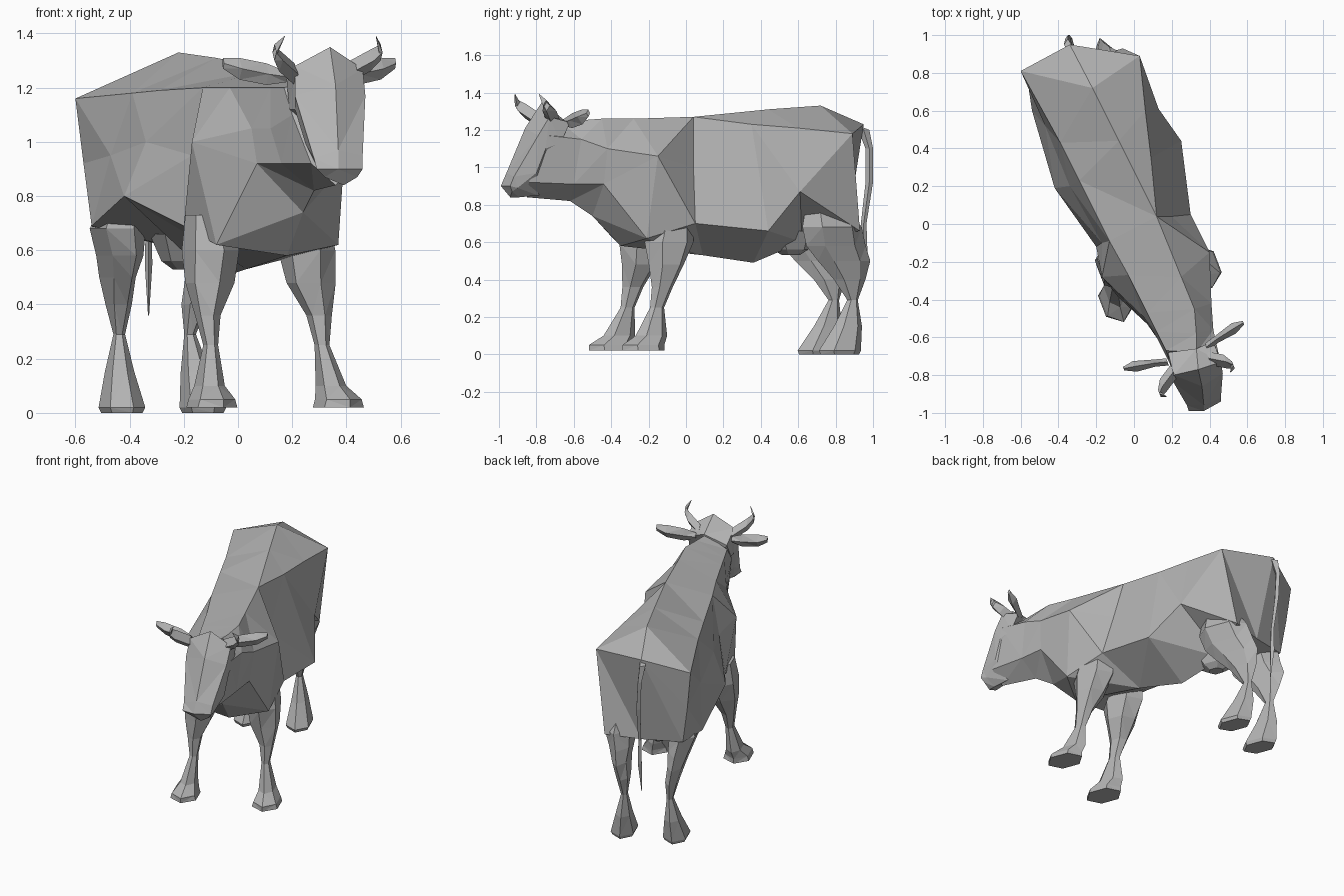
import bpy
import bmesh
from math import sin, cos, tau, radians
from mathutils import Vector

cube = bpy.data.objects.get("Cube")
if cube:
    bpy.data.objects.remove(cube, do_unlink=True)

# Single flat colour
grey = bpy.data.materials.new("plain grey")
grey.use_nodes = True
TINT = (0.45, 0.45, 0.45, 1)
grey.diffuse_color = TINT
grey.node_tree.nodes["Principled BSDF"].inputs["Base Color"].default_value = TINT

CM = 0.01
HEADING = radians(21)                                # the animal stands turned
FORWARD = Vector((sin(HEADING), -cos(HEADING), 0))
LEFT = Vector((cos(HEADING), sin(HEADING), 0))
ORIGIN = Vector((1.5, 0, 0))


def stance(along, across, height):
    """Point measured along and across the turned centre line."""
    return ORIGIN + FORWARD * along + LEFT * across + Vector((0, 0, height))


def loft(name, rings):
    """Skin a row of equal-sized rings, in centimetres, with flat triangles."""
    bm = bmesh.new()
    rows = [[bm.verts.new(Vector(p) * CM) for p in ring] for ring in rings]
    count = len(rows[0])
    for lower, upper in zip(rows, rows[1:]):
        for i in range(count):
            j = (i + 1) % count
            bm.faces.new((lower[i], lower[j], upper[j], upper[i]))
    bm.faces.new(rows[0])
    bm.faces.new(rows[-1])
    bmesh.ops.triangulate(bm, faces=bm.faces[:])
    bmesh.ops.recalc_face_normals(bm, faces=bm.faces[:])
    mesh = bpy.data.meshes.new(name)
    bm.to_mesh(mesh)
    bm.free()
    mesh.materials.append(grey)
    obj = bpy.data.objects.new(name, mesh)
    bpy.context.collection.objects.link(obj)
    return obj


def limb(name, side, stations, sides=6):
    """Upright limb from stations of (along, across, height, length, width)."""
    rings = []
    for along, across, height, length, width in stations:
        ring = []
        for k in range(sides):
            a = tau * k / sides
            ring.append(stance(along + length * cos(a),
                               side * (across + width * sin(a)), height))
        rings.append(ring)
    return loft(name, rings)


def spike(name, side, stations, sides=4):
    """Tapering piece along a path of (along, across, height, depth, thickness)."""
    rings = []
    for along, across, height, depth, thick in stations:
        ring = []
        for k in range(sides):
            a = tau * k / sides
            ring.append(stance(along + thick * cos(a), side * across,
                               height + depth * sin(a)))
        rings.append(ring)
    return loft(name, rings)


# Torso rings: spine, left upper, left lower, belly, right lower, right mid, right upper
rump = [(-34, 95, 123), (3, 89, 118), (-6, 93, 66), (-28, 86, 66),
        (-53, 79, 68), (-57, 80, 92), (-60, 81, 116)]
hips = [(-22, 72, 133), (6, 60, 121), (13, 61, 87), (-20, 62, 60),
        (-54, 60, 69), (-47, 52, 95), (-39, 43, 118)]
loin = [(-8, 44, 131), (9, 35, 123), (25, 44, 66), (-9, 36, 49),
        (-42, 19, 80), (-34, 20, 100), (-29, 23, 119)]
girth = [(12, 4, 127), (20, 4, 100), (30, 5, 70), (3, 9, 53),
         (-20, -12, 69), (-17, -10, 95), (-13, -9, 120)]
shoulder = [(25, -28, 126), (40, -15, 106), (37, -21, 62), (18, -35, 58),
            (-8, -39, 62), (-17, -28, 100), (-3, -27, 120)]
loft("torso", [rump, hips, loin, girth, shoulder])

# Neck, growing from the shoulder ring and running under the jaw
neck_base = [(32, -45, 126), (41, -42, 110), (39, -44, 91), (24, -50, 74),
             (7, -53, 92), (5, -49, 105), (7, -47, 120)]
neck_mid = [(33, -58, 125), (42, -56, 115), (41, -60, 91), (28, -62, 82),
            (16, -66, 92), (12, -60, 105), (12, -57, 120)]
neck_top = [(33, -68, 125), (46, -74, 117), (45, -84, 92), (36, -85, 84),
            (27, -84, 92), (20, -76, 110), (17, -67, 120)]
loft("neck", [shoulder, neck_base, neck_mid, neck_top])

# Head rings: top, left top, left jaw, chin, right jaw, right top
poll = [(33, -66, 126), (42, -62, 124), (44, -67, 113), (33, -69, 95),
        (19, -74, 112), (18, -68, 122)]
crown = [(34, -77, 135), (46, -73, 127), (46, -75, 110), (34, -74, 88),
         (21, -80, 112), (21, -80, 128)]
brow = [(36, -86, 121), (47, -79, 117), (46, -80, 97), (37, -79, 85),
        (25, -86, 99), (21, -84, 117)]
nose = [(37, -96, 97), (46, -92, 95), (45, -90, 89), (39, -89, 84),
        (30, -92, 89), (28, -96, 94)]
muzzle = [(37, -99, 90), (46, -94, 90), (44, -93, 87), (39, -94, 84),
          (32, -96, 87), (29, -99, 90)]
loft("head", [poll, crown, brow, nose, muzzle])

# Paired parts
for side, label in ((1, "left"), (-1, "right")):
    limb(label + "_front_leg", side, [
        (15, 20, 73, 11, 7), (17, 19, 60, 14, 10), (19, 20, 48, 10, 9),
        (22, 22, 36, 6, 4.5), (25, 22, 25, 4, 2.5), (29, 24, 10, 9, 5)])
    limb(label + "_front_hoof", side, [
        (29, 24, 10, 9, 5), (34, 25, 5, 12, 8), (34, 25, 2, 12, 9)])
    limb(label + "_hind_leg", side, [
        (-72, 19, 83, 10, 5), (-76, 20, 68, 17, 9), (-79, 18, 58, 17, 7),
        (-84, 17, 50, 15, 5), (-88, 15, 40, 9, 4),
        (-90, 14, 29, 3, 2), (-87, 15, 15, 8, 5)])
    limb(label + "_hind_hoof", side, [
        (-87, 15, 15, 8, 5), (-82, 16, 2, 12, 8), (-82, 16, 0, 11, 7)])
    spike(label + "_horn", side, [
        (80, 10, 125, 4, 4), (85, 18, 130, 4, 4), (88, 21, 133, 3, 2),
        (91, 18, 139, 0.2, 0.2)])
    spike(label + "_ear", side, [
        (74, 11, 124, 2, 2), (72, 18, 125, 4, 2), (70, 28, 127, 4, 3),
        (69, 34, 129, 2, 1)])

# Udder under the rear belly
limb("udder", 1, [(-58, 0, 66, 16, 13), (-60, 0, 56, 10, 8), (-60, 0, 53, 5, 4)])

# Tail, hanging from the rump to a thin tuft
tail_path = [(-32, 90, 122, 3), (-35, 95, 120, 3), (-35, 98, 110, 2), (-34, 98, 92, 2),
             (-33, 95, 70, 1.5), (-33, 95, 55, 2), (-33, 93, 36, 0.3)]
tail_rings = []
for x, y, z, r in tail_path:
    tail_rings.append([(x + r * 0.7 * cos(tau * k / 4), y + r * sin(tau * k / 4), z)
                       for k in range(4)])
loft("tail", tail_rings)
